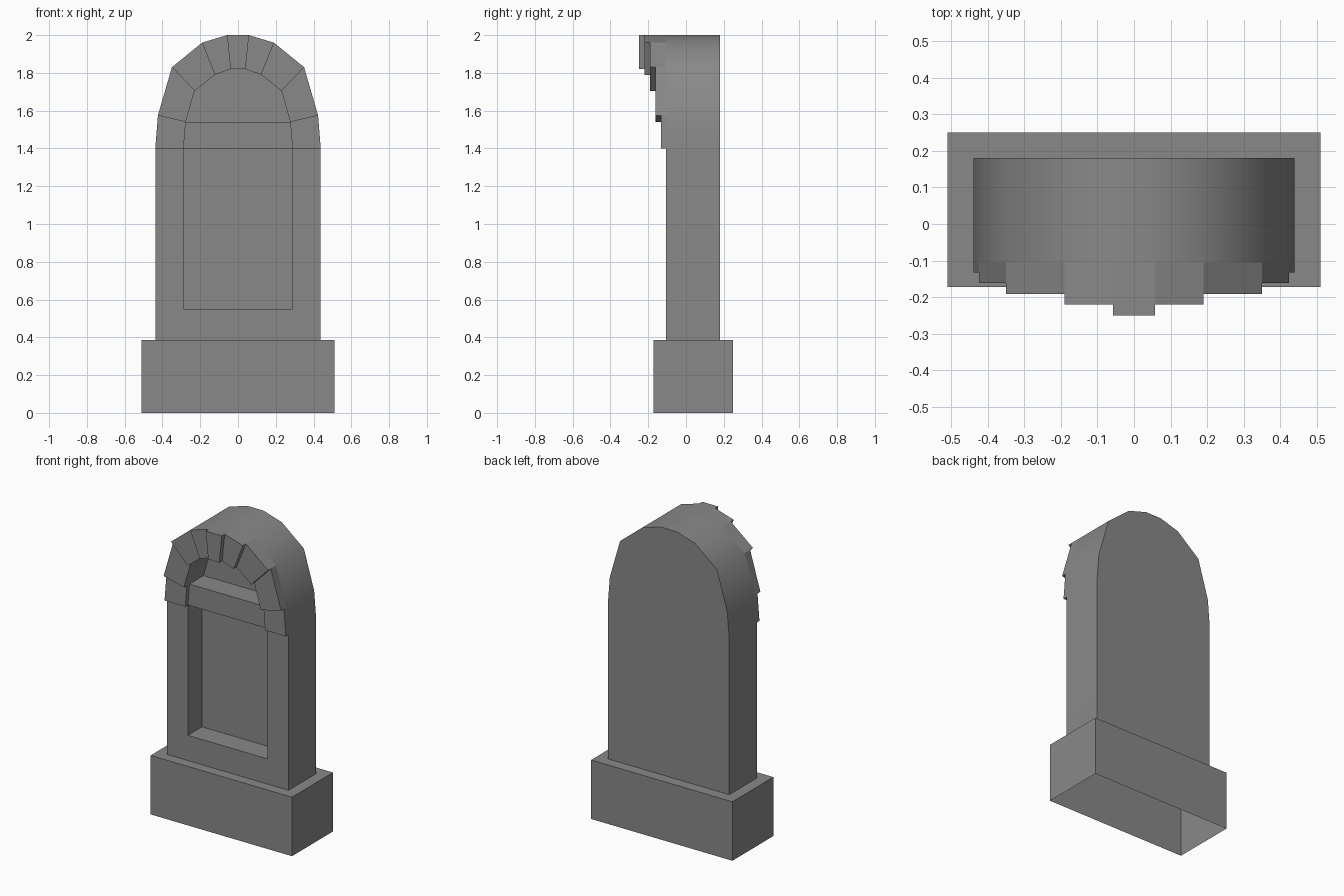
import bpy, bmesh, math

cube = bpy.data.objects.get("Cube")
if cube:
    bpy.data.objects.remove(cube, do_unlink=True)

# Stone colour
stone = bpy.data.materials.new("grey stone")
stone.use_nodes = True
grey = (0.25, 0.25, 0.25, 1)
stone.diffuse_color = grey
shader = stone.node_tree.nodes["Principled BSDF"]
shader.inputs["Base Color"].default_value = grey
shader.inputs["Roughness"].default_value = 0.9

FRONT, BACK, PANEL = -0.105, 0.18, 0.04
FOOT, SILL, SPRING = 0.385, 0.55, 1.4

# Arch profile from left springing to crown, as (x, z), then mirrored
outer = [(0.438, SPRING), (0.424, 1.575), (0.35, 1.83), (0.19, 1.96), (0.058, 2.0)]
inner = [(0.288, SPRING), (0.277, 1.54), (0.23, 1.705), (0.123, 1.79), (0.04, 1.82)]


def mirrored(points):
    return points + [(-x, z) for x, z in reversed(points)]


outer, inner = mirrored(outer), mirrored(inner)


def face(bm, points):
    return bm.faces.new([bm.verts.new(p) for p in points])


def flat(bm, profile, y):
    face(bm, [(x, y, z) for x, z in profile])


def walls(bm, profile, y0, y1, closed=True):
    count = len(profile) if closed else len(profile) - 1
    for i in range(count):
        (x0, z0), (x1, z1) = profile[i], profile[(i + 1) % len(profile)]
        face(bm, [(x0, y0, z0), (x1, y0, z1), (x1, y1, z1), (x0, y1, z0)])


def finish(bm, name, smooth=False):
    bmesh.ops.remove_doubles(bm, verts=bm.verts, dist=0.0001)
    bmesh.ops.recalc_face_normals(bm, faces=bm.faces)
    mesh = bpy.data.meshes.new(name)
    bm.to_mesh(mesh)
    bm.free()
    mesh.materials.append(stone)
    obj = bpy.data.objects.new(name, mesh)
    bpy.context.collection.objects.link(obj)
    if smooth:
        bpy.ops.object.select_all(action='DESELECT')
        obj.select_set(True)
        bpy.context.view_layer.objects.active = obj
        bpy.ops.object.shade_smooth_by_angle(angle=math.radians(40))


# Plinth: open underneath, with a ledge around the slab
def rectangle(x, y0, y1, z):
    return [(-x, y0, z), (x, y0, z), (x, y1, z), (-x, y1, z)]


bm = bmesh.new()
rings = [rectangle(0.51, -0.172, 0.25, 0), rectangle(0.51, -0.172, 0.25, FOOT),
         rectangle(0.438, FRONT, BACK, FOOT)]
for low, high in zip(rings, rings[1:]):
    for i in range(4):
        j = (i + 1) % 4
        face(bm, [low[i], low[j], high[j], high[i]])
finish(bm, "plinth")

# Slab: rim, back, front frame, lintel and the two recesses
bm = bmesh.new()
w, p = outer[0][0], inner[0][0]
rim = [(w, FOOT)] + outer + [(-w, FOOT)]
walls(bm, rim, FRONT, BACK, closed=False)
flat(bm, rim, BACK)
panel = [(p, SPRING), (p, SILL), (-p, SILL), (-p, SPRING)]
flat(bm, [(-w, SPRING), (-w, FOOT), (w, FOOT), (w, SPRING)] + panel, FRONT)
flat(bm, [inner[0], inner[1], inner[-2], inner[-1]], FRONT)
for recess in (panel, inner[1:-1]):
    walls(bm, recess, FRONT, PANEL)
    flat(bm, recess, PANEL)
finish(bm, "slab", smooth=True)

# Arch stones: each stands further forward towards the keystone
for i in range(len(outer) - 1):
    step = min(i, len(outer) - 2 - i)
    y = -0.132 - 0.0295 * step
    block = [outer[i], outer[i + 1], inner[i + 1], inner[i]]
    bm = bmesh.new()
    flat(bm, block, y)
    walls(bm, block, y, FRONT)
    finish(bm, "keystone" if step == 4 else f"arch_stone_{i + 1}")
